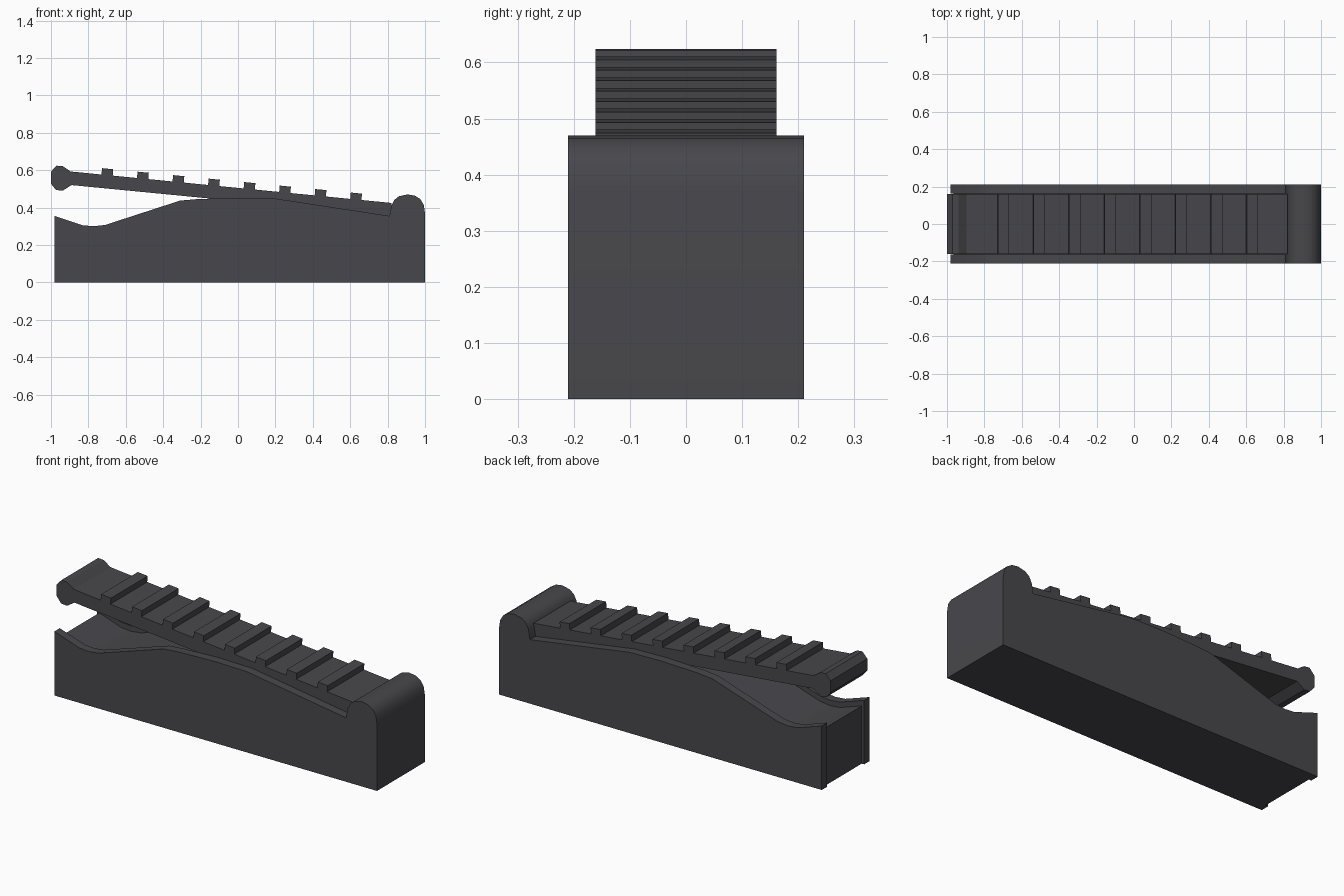
import bpy, bmesh, math

old = bpy.data.objects.get("Cube")
if old:
    bpy.data.objects.remove(old)

grey = bpy.data.materials.new("charcoal grey")
grey.use_nodes = True
colour = (0.064, 0.062, 0.070, 1)
grey.diffuse_color = colour
grey.node_tree.nodes["Principled BSDF"].inputs["Base Color"].default_value = colour


def extrude(name, profile, half):
    """Extrude an x-z outline along y, from -half to +half."""
    bm = bmesh.new()
    face = bm.faces.new([bm.verts.new((x, -half, z)) for x, z in profile])
    out = bmesh.ops.extrude_face_region(bm, geom=[face])
    moved = [v for v in out["geom"] if isinstance(v, bmesh.types.BMVert)]
    bmesh.ops.translate(bm, verts=moved, vec=(0, 2 * half, 0))
    bmesh.ops.recalc_face_normals(bm, faces=bm.faces)
    mesh = bpy.data.meshes.new(name)
    bm.to_mesh(mesh)
    bm.free()
    mesh.materials.append(grey)
    obj = bpy.data.objects.new(name, mesh)
    bpy.context.collection.objects.link(obj)
    return obj


def boolean(obj, other, operation):
    mod = obj.modifiers.new(operation.lower(), 'BOOLEAN')
    mod.operation = operation
    mod.solver = 'EXACT'
    mod.object = other
    bpy.context.view_layer.objects.active = obj
    bpy.ops.object.modifier_apply(modifier=mod.name)
    bpy.data.objects.remove(other)


# Base with a scooped top edge and a rounded post at one end
rim = [(-0.98, 0.355), (-0.83, 0.305), (-0.77, 0.30), (-0.71, 0.307),
       (-0.31, 0.437), (-0.22, 0.445), (0, 0.452), (0.2, 0.448), (0.81, 0.355)]
post = [(0.82, 0.41), (0.835, 0.44), (0.86, 0.46), (0.905, 0.47), (0.945, 0.464),
        (0.975, 0.445), (0.993, 0.415), (1, 0.37)]
base = extrude("base", [(-0.98, 0)] + rim + post + [(1, 0)], 0.21)

# Shallow channel between the two side rims
depth = 0.03
floor = [(x, z - depth) for x, z in rim]
channel = extrude("channel_cutter", [(-1.1, -0.1), (-0.965, -0.1), (-0.965, 0.32)]
                  + floor[1:] + [(0.81, 0.6), (-1.1, 0.6)], 0.162)
boolean(base, channel, 'DIFFERENCE')

# Sloping lever with a faceted knob; the ribs are part of its outline
slope = -0.098


def top(x):
    return 0.505 + slope * x


outline = [(0.822, 0.354), (0.822, top(0.822))]
for i in reversed(range(8)):
    x = -0.73 + 0.19 * i
    lean = 0.003
    outline += [(x + 0.06, top(x + 0.06)), (x + 0.06 + lean, top(x + 0.06) + 0.034),
                (x + lean, top(x) + 0.034), (x, top(x))]
knob = [(-0.895, top(-0.895)), (-0.937, 0.621), (-0.97, 0.624), (-1, 0.592),
        (-1, 0.527), (-0.973, 0.494), (-0.937, 0.49), (-0.89, 0.52)]
extrude("lever", outline + knob, 0.161)

# Smooth the rounded post, keeping creases
bpy.ops.object.select_all(action='DESELECT')
base.select_set(True)
bpy.context.view_layer.objects.active = base
bpy.ops.object.shade_smooth_by_angle(angle=math.radians(32))
